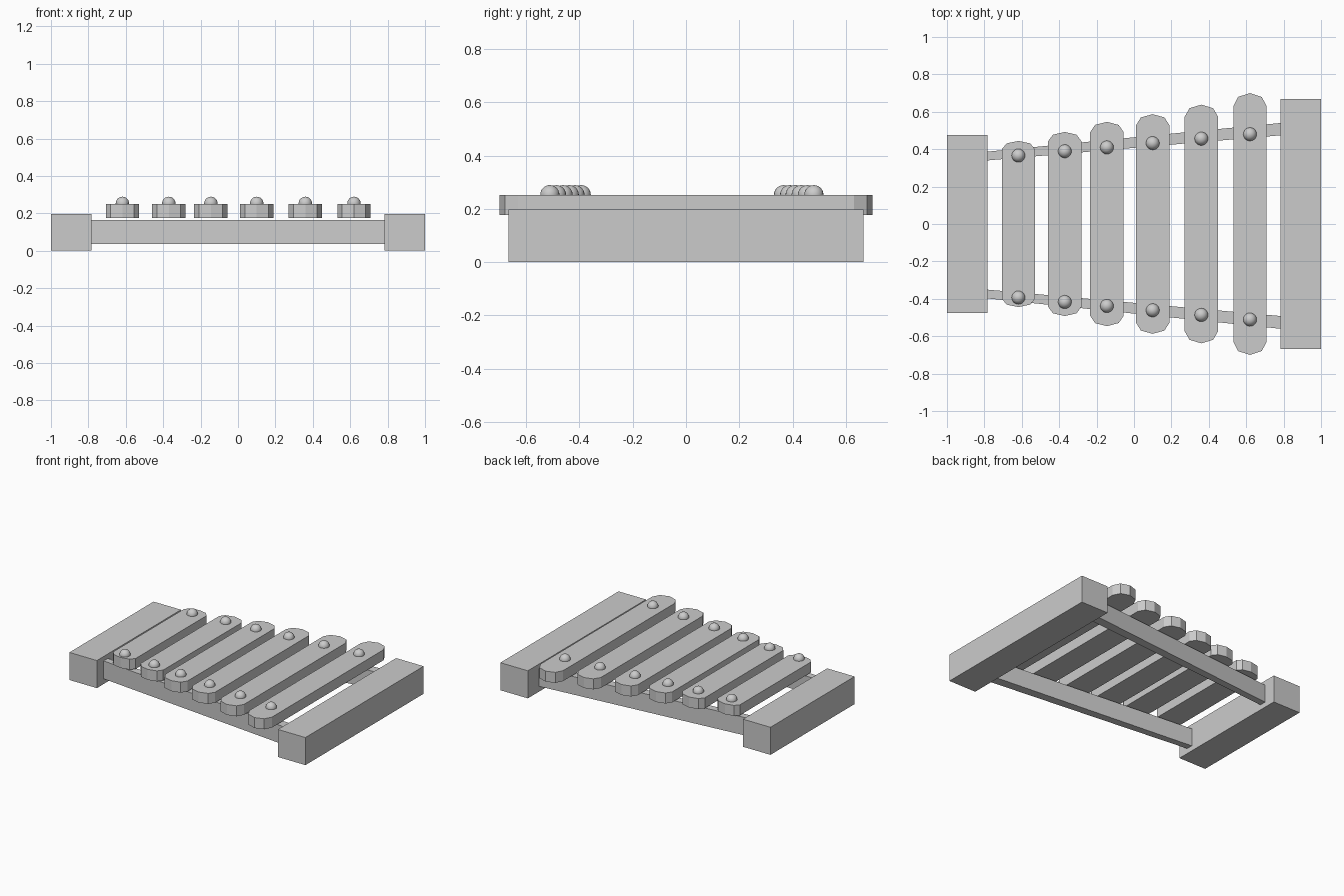
import bpy, bmesh
from math import sin, cos, pi

if "Cube" in bpy.data.objects:
    bpy.data.objects.remove(bpy.data.objects["Cube"])


def prism(name, outline, z0, z1):
    """Extrude a counter-clockwise xy outline from z0 to z1."""
    bm = bmesh.new()
    face = bm.faces.new([bm.verts.new((x, y, z0)) for x, y in outline])
    ext = bmesh.ops.extrude_face_region(bm, geom=[face])
    top = [v for v in ext["geom"] if isinstance(v, bmesh.types.BMVert)]
    bmesh.ops.translate(bm, vec=(0, 0, z1 - z0), verts=top)
    bmesh.ops.recalc_face_normals(bm, faces=bm.faces)
    me = bpy.data.meshes.new(name)
    bm.to_mesh(me)
    bm.free()
    ob = bpy.data.objects.new(name, me)
    bpy.context.collection.objects.link(ob)
    return ob


def rect(x0, x1, h):
    return [(x0, -h), (x1, -h), (x1, h), (x0, h)]


# End blocks
prism("left_end_block", rect(-1.0, -0.783, 0.475), 0, 0.197)
prism("right_end_block", rect(0.783, 1.0, 0.667), 0, 0.197)

# Splayed support rails
prism("back_rail", [(-0.783, 0.34), (0.783, 0.474), (0.783, 0.54), (-0.783, 0.387)], 0.037, 0.165)
prism("front_rail", [(-0.783, -0.398), (0.783, -0.56), (0.783, -0.492), (-0.783, -0.351)], 0.037, 0.165)

# Tone bars with faceted round ends, plus two domed pegs each
half_w = 0.089
bars = [(-0.618, 0.444), (-0.37, 0.492), (-0.145, 0.546),
        (0.1, 0.587), (0.36, 0.638), (0.62, 0.70)]
for i, (x, half_l) in enumerate(bars, 1):
    cap = 0.1 * half_l
    outline = []
    for side in (1, -1):
        for k in range(5):
            a = k * pi / 4
            outline.append((x + side * half_w * cos(a),
                            side * (half_l - cap + cap * sin(a))))
    prism(f"tone_bar_{i}", outline, 0.176, 0.251)

    for label, y in (("back", 0.423 + 0.092 * x), ("front", -0.452 - 0.095 * x)):
        bpy.ops.mesh.primitive_uv_sphere_add(segments=20, ring_count=12, radius=0.036,
                                             location=(x, y, 0.253))
        peg = bpy.context.object
        peg.name = f"{label}_peg_{i}"
        bpy.ops.object.shade_smooth()
